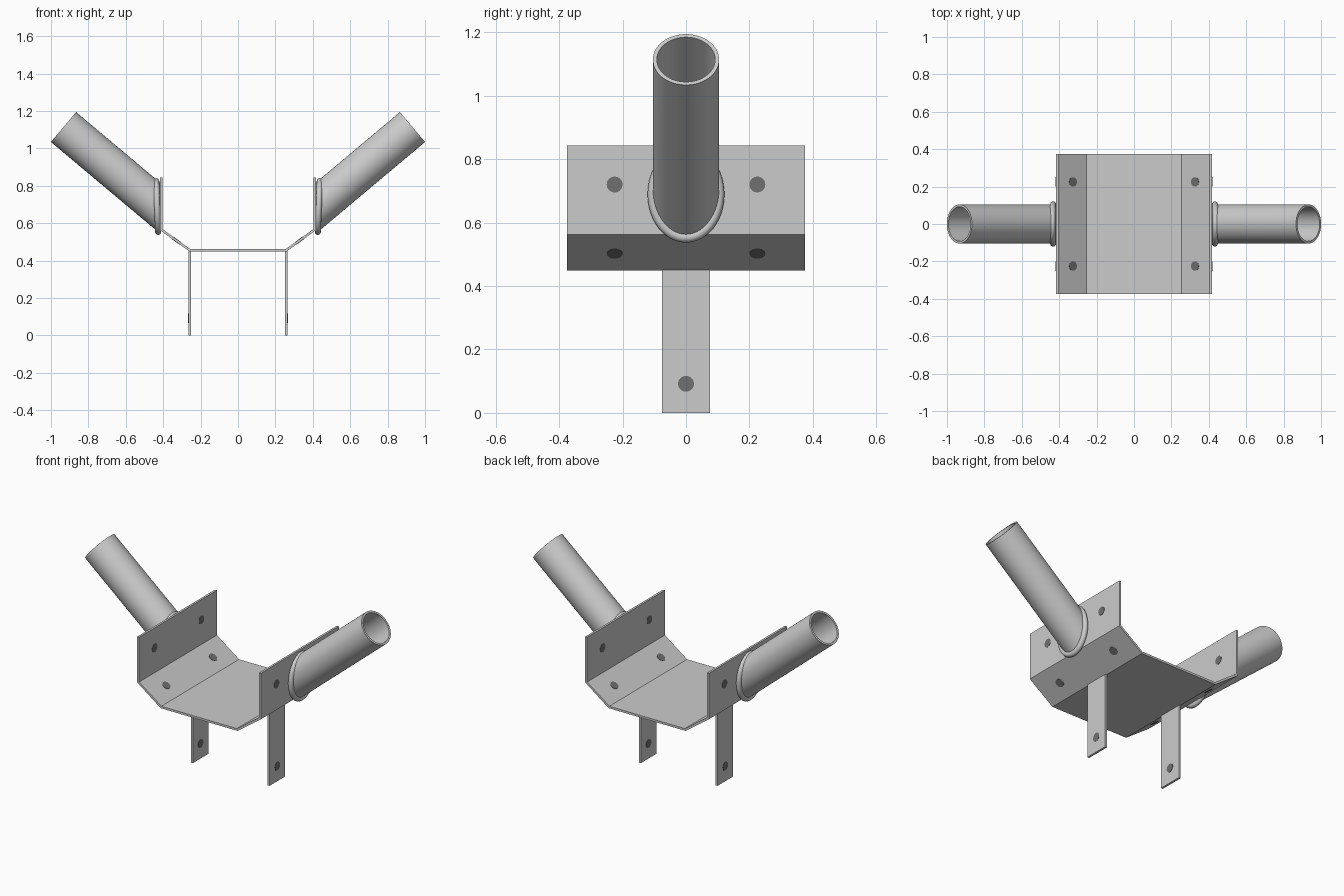
import bpy, bmesh, math
from mathutils import Vector

if "Cube" in bpy.data.objects:
    bpy.data.objects.remove(bpy.data.objects["Cube"], do_unlink=True)


def material(name, value):
    m = bpy.data.materials.new(name)
    m.use_nodes = True
    colour = (value, value, value, 1)
    m.diffuse_color = colour
    m.node_tree.nodes["Principled BSDF"].inputs["Base Color"].default_value = colour
    return m


STEEL = material("light grey steel", 0.6)
DARK = material("dark grey hole", 0.16)
THICK = 0.013


def make_object(name, bm, mat, mirror=True):
    bmesh.ops.recalc_face_normals(bm, faces=bm.faces)
    mesh = bpy.data.meshes.new(name)
    bm.to_mesh(mesh)
    bm.free()
    mesh.materials.append(mat)
    obj = bpy.data.objects.new(name, mesh)
    bpy.context.collection.objects.link(obj)
    if mirror:
        obj.modifiers.new("Mirror", 'MIRROR').use_mirror_merge = False
    return obj


def smooth(obj):
    bpy.ops.object.select_all(action='DESELECT')
    obj.select_set(True)
    bpy.context.view_layer.objects.active = obj
    bpy.ops.object.shade_smooth_by_angle(angle=math.radians(40))


# Folded cradle plate
half = [(0.257, 0.455), (0.4115, 0.566), (0.4115, 0.843)]
profile = [(-x, z) for x, z in reversed(half)] + half
bm = bmesh.new()
rows = [[bm.verts.new((x, y, z)) for x, z in profile] for y in (-0.375, 0.375)]
for i in range(len(profile) - 1):
    bm.faces.new((rows[0][i], rows[0][i + 1], rows[1][i + 1], rows[1][i]))
cradle = make_object("cradle_plate", bm, STEEL, mirror=False)
solid = cradle.modifiers.new("Thickness", 'SOLIDIFY')
solid.thickness = THICK
solid.offset = 0
solid.use_even_offset = True

# Strap legs
bm = bmesh.new()
bmesh.ops.create_cube(bm, size=1)
bmesh.ops.scale(bm, vec=(THICK, 0.15, 0.45), verts=bm.verts)
bmesh.ops.translate(bm, vec=(0.259, 0, 0.225), verts=bm.verts)
make_object("strap_leg", bm, STEEL)

# Angled tube, cut flush against the upright side of the cradle
ANGLE = math.radians(40)
axis = Vector((math.cos(ANGLE), 0, math.sin(ANGLE)))
across = Vector((-math.sin(ANGLE), 0, math.cos(ANGLE)))
end = Vector((0.933, 0, 1.114))
WALL_X = 0.417
SIDES = 64


def tube_ring(bm, radius, at_wall):
    ring = []
    for i in range(SIDES):
        a = 2 * math.pi * i / SIDES
        p = end + across * radius * math.cos(a) + Vector((0, radius * math.sin(a), 0))
        if at_wall:
            p += axis * (WALL_X - p.x) / axis.x
        ring.append(bm.verts.new(p))
    return ring


bm = bmesh.new()
rings = [tube_ring(bm, 0.1045, True), tube_ring(bm, 0.1045, False),
         tube_ring(bm, 0.092, False), tube_ring(bm, 0.092, True)]
for k in range(4):
    a, b = rings[k], rings[(k + 1) % 4]
    for i in range(SIDES):
        j = (i + 1) % SIDES
        bm.faces.new((a[i], a[j], b[j], b[i]))
smooth(make_object("angled_tube", bm, STEEL))

# Weld bead around the foot of the tube
bm = bmesh.new()
BEAD = 0.016
SEG = 12
loops = []
for i in range(SIDES):
    a = 2 * math.pi * i / SIDES
    out = Vector((0, math.cos(a), math.sin(a)))
    centre = Vector((0.432 + 0.005 * math.sin(a), 0.105 * out.y, 0.689 + 0.136 * out.z))
    loops.append([bm.verts.new(centre + BEAD * (out * math.cos(t) + Vector((math.sin(t), 0, 0))))
                  for t in (2 * math.pi * s / SEG for s in range(SEG))])
for i in range(SIDES):
    a, b = loops[i], loops[(i + 1) % SIDES]
    for s in range(SEG):
        t = (s + 1) % SEG
        bm.faces.new((a[s], a[t], b[t], b[s]))
smooth(make_object("weld_bead", bm, STEEL))


# Bolt holes, shown as thin dark discs on both faces
def bolt_hole(name, centre, normal):
    bm = bmesh.new()
    bmesh.ops.create_cone(bm, cap_ends=True, segments=32, radius1=0.025,
                          radius2=0.025, depth=THICK + 0.003)
    turn = Vector(normal).to_track_quat('Z', 'Y')
    bmesh.ops.rotate(bm, cent=(0, 0, 0), matrix=turn.to_matrix(), verts=bm.verts)
    bmesh.ops.translate(bm, vec=centre, verts=bm.verts)
    make_object(name, bm, DARK)


(x0, z0), (x1, z1), _ = half
slope = (z0 - z1, 0, x1 - x0)
for side, y in (("front", -0.225), ("back", 0.225)):
    bolt_hole("upright_hole_" + side, (x1, y, 0.72), (1, 0, 0))
    bolt_hole("slope_hole_" + side, (0.33, y, z0 + (0.33 - x0) * (z1 - z0) / (x1 - x0)), slope)
bolt_hole("leg_hole", (0.259, 0, 0.092), (1, 0, 0))
